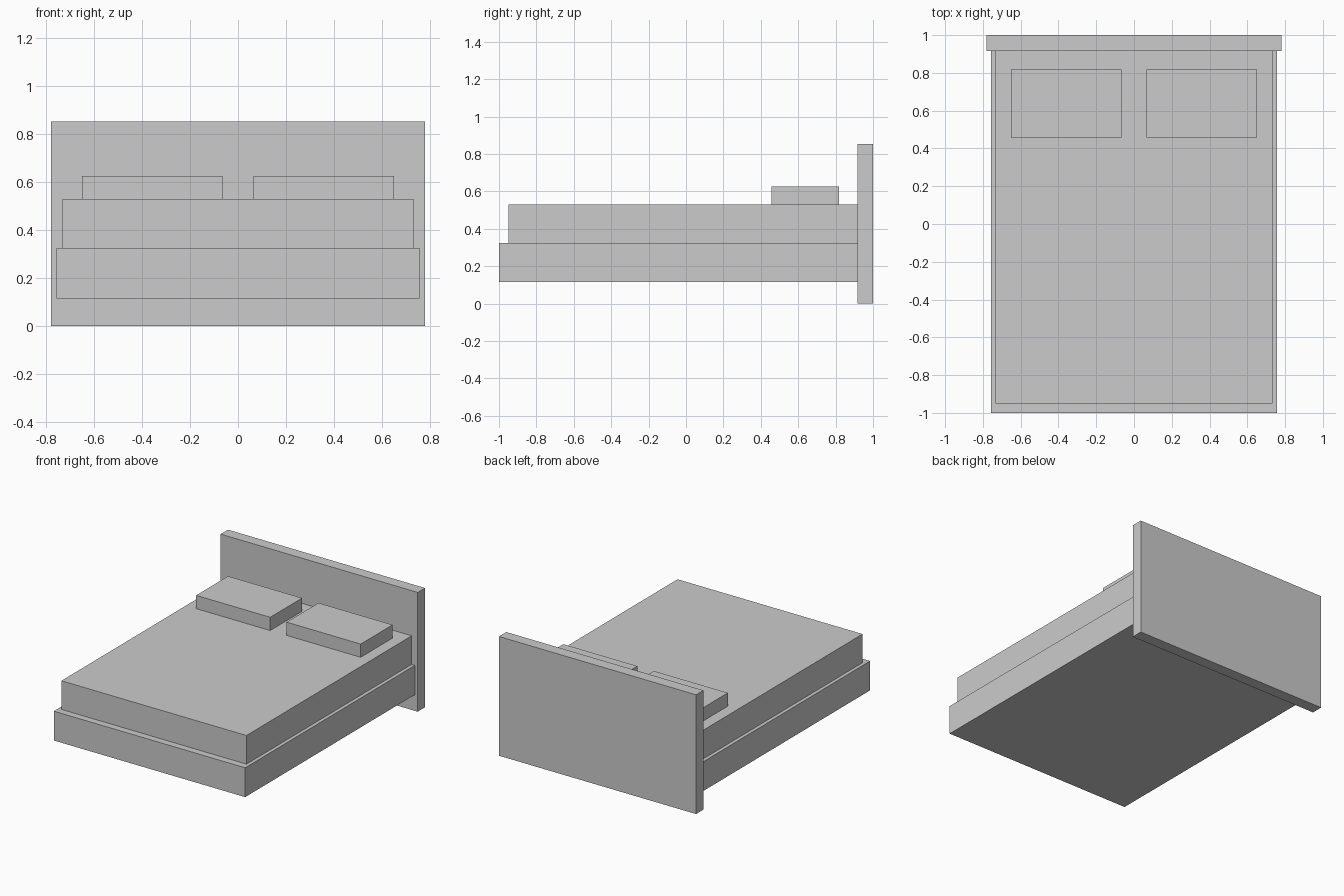
import bpy
from mathutils import Vector

cube = bpy.data.objects.get("Cube")
if cube:
    bpy.data.objects.remove(cube, do_unlink=True)

# One plain grey for the whole bed
grey = bpy.data.materials.new("plain_grey")
grey.use_nodes = True
colour = (0.6, 0.6, 0.6, 1.0)
grey.diffuse_color = colour
grey.node_tree.nodes["Principled BSDF"].inputs["Base Color"].default_value = colour


def box(name, low, high):
    """Add a flat-sided box spanning two opposite corners."""
    low, high = Vector(low), Vector(high)
    bpy.ops.mesh.primitive_cube_add(size=1, location=(low + high) / 2)
    obj = bpy.context.object
    obj.name = name
    obj.scale = high - low
    bpy.ops.object.transform_apply(location=False, rotation=False, scale=True)
    obj.data.materials.append(grey)
    return obj


head_front = 0.917   # front face of the headboard
base_top = 0.325
mattress_top = 0.53

# Headboard standing on the floor
box("headboard", (-0.78, head_front, 0), (0.78, 1, 0.853))

# Bed base, carried clear of the floor, and the mattress on it
box("bed_base", (-0.757, -1, 0.115), (0.757, head_front, base_top))
box("mattress", (-0.732, -0.95, base_top), (0.732, head_front, mattress_top))

# Pair of pillows
for side, x in (("left", 0.358), ("right", -0.358)):
    box(side + "_pillow", (x - 0.293, 0.457, mattress_top),
        (x + 0.293, 0.817, 0.625))
